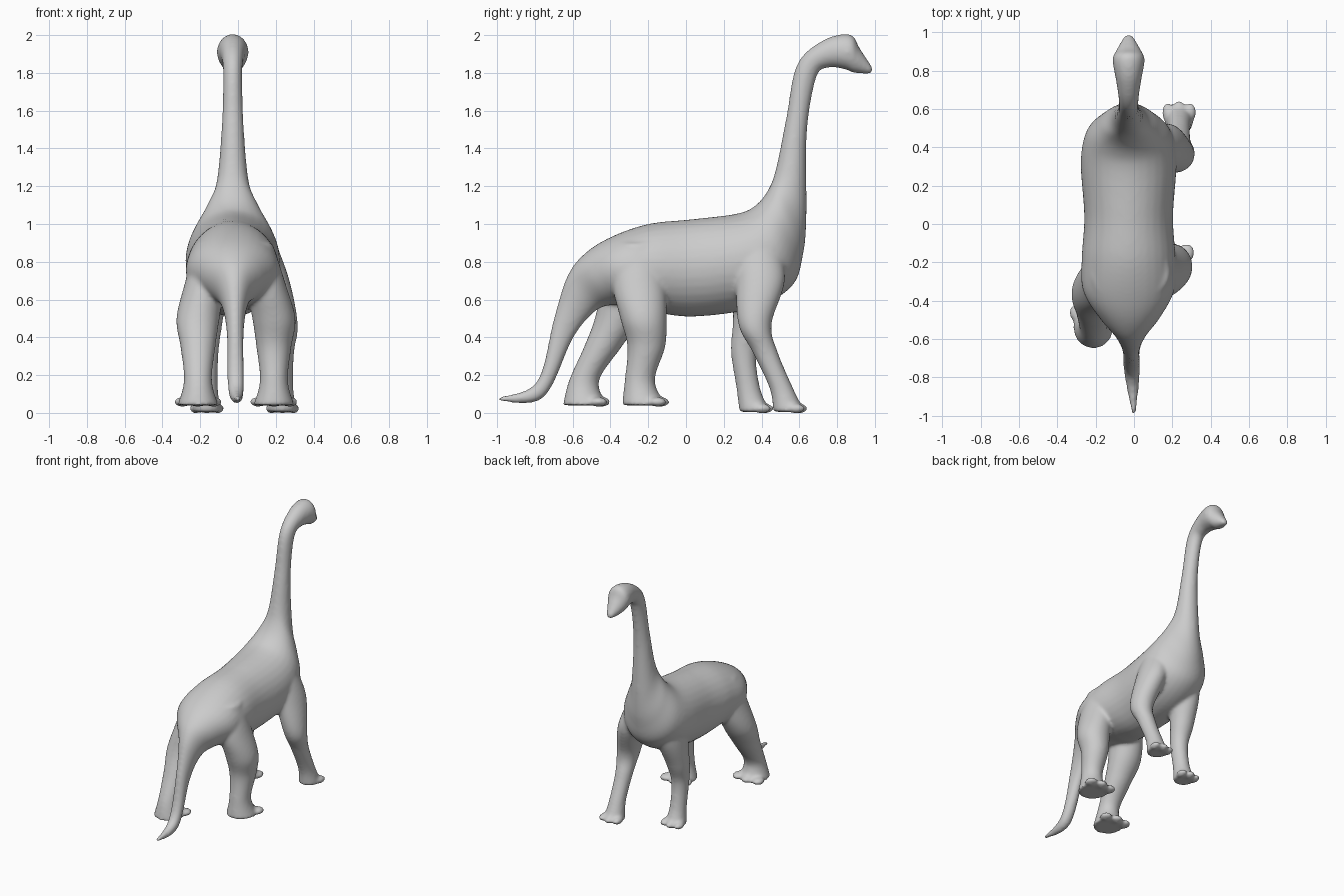
import bpy, bmesh, math
from mathutils import Matrix

if "Cube" in bpy.data.objects:
    bpy.data.objects.remove(bpy.data.objects["Cube"])


def spline(p, i, t):
    # Catmull-Rom interpolation through the key sections
    a, b, c, d = (p[min(max(i + k, 0), len(p) - 1)] for k in (-1, 0, 1, 2))
    return [(2*q + (r - o)*t + (2*o - 5*q + 4*r - s)*t*t + (3*q - o - 3*r + s)*t**3) / 2
            for o, q, r, s in zip(a, b, c, d)]


def loft(bm, keys, steps=8, sides=32):
    # key: y, z on one edge, y, z on the opposite edge, half width, x centre
    secs = [spline(keys, i, k / steps) for i in range(len(keys) - 1) for k in range(steps)]
    secs.append(keys[-1])
    rings = []
    for ya, za, yb, zb, w, cx in secs:
        ring = []
        for j in range(sides):
            a = 2 * math.pi * j / sides
            c, s = math.cos(a) / 2, math.sin(a)
            ring.append(bm.verts.new((cx + w * s, (ya + yb)/2 + (ya - yb) * c,
                                      (za + zb)/2 + (za - zb) * c)))
        rings.append(ring)
    faces = [bm.faces.new((r[j], r[(j+1) % sides], q[(j+1) % sides], q[j]))
             for r, q in zip(rings, rings[1:]) for j in range(sides)]
    faces += [bm.faces.new(rings[0][::-1]), bm.faces.new(rings[-1])]
    bmesh.ops.recalc_face_normals(bm, faces=faces)


def leg(bm, levels, ys, x_top, x_foot):
    # levels: height and half depth; the shaft leans outward from the hip
    keys = []
    for i, ((z, r), y) in enumerate(zip(levels, ys)):
        x = x_top + (x_foot - x_top) * min(1, i / 2)
        w = r * (.75 if i < 2 else .93)
        keys.append((y + r, z, y - r, z, w, x))
    loft(bm, keys)
    # three toes along the front of each foot
    for k in (-1, 0, 1):
        m = Matrix.Translation((x + k * r * .72, y + r - .03 - abs(k) * .015, z + .018))
        m = m @ Matrix.Diagonal((r * .38, .05, .026, 1))
        bmesh.ops.create_uvsphere(bm, u_segments=16, v_segments=10, radius=1, matrix=m)


bm = bmesh.new()

# tail, trunk, neck and head as one loft: back edge, belly edge, half width
profile = [
    (-.99, .085, -.99, .06, .012),
    (-.79, .165, -.755, .08, .042),
    (-.70, .50, -.60, .39, .046),
    (-.63, .72, -.49, .53, .085),
    (-.54, .84, -.40, .57, .165),
    (-.40, .93, -.28, .56, .24),
    (-.20, 1, -.15, .53, .245),
    (.03, 1.025, .05, .51, .232),
    (.27, 1.055, .36, .555, .25),
    (.37, 1.10, .56, .67, .225),
    (.44, 1.19, .62, .84, .155),
    (.48, 1.31, .638, 1.05, .09),
    (.53, 1.56, .64, 1.48, .058),
    (.588, 1.845, .69, 1.775, .051),
    (.73, 1.975, .755, 1.828, .065),
    (.87, 2.003, .845, 1.818, .084),
    (.92, 1.93, .89, 1.80, .065),
    (.99, 1.825, .985, 1.793, .02)]
# the body sits slightly to the left, the tail tip on the centre line
loft(bm, [(*p, max(-.028, -.05 * (p[0] + 1))) for p in profile])

# front pair and hind pair, each leg at its own point of the stride
front = [(.94, .10), (.71, .13), (.47, .088), (.32, .067), (.13, .063), (.005, .083)]
hind = [(.90, .11), (.69, .14), (.50, .123), (.35, .10), (.17, .08), (.04, .117)]
leg(bm, front, (.375, .395, .365, .42, .505, .545), .11, .235)
leg(bm, front, (.375, .385, .335, .305, .33, .365), -.12, -.165)
leg(bm, hind, (-.25, -.25, -.225, -.21, -.245, -.222), .10, .19)
leg(bm, hind, (-.26, -.30, -.36, -.44, -.54, -.535), -.14, -.212)

mesh = bpy.data.meshes.new("sauropod_body")
bm.to_mesh(mesh)
bm.free()
body = bpy.data.objects.new("sauropod_body", mesh)
bpy.context.collection.objects.link(body)

# fuse all parts into one skin and soften the joints
fuse = body.modifiers.new("fuse", 'REMESH')
fuse.mode = 'VOXEL'
fuse.voxel_size = .011
fuse.use_smooth_shade = True
soft = body.modifiers.new("soften", 'SMOOTH')
soft.factor = .5
soft.iterations = 12
